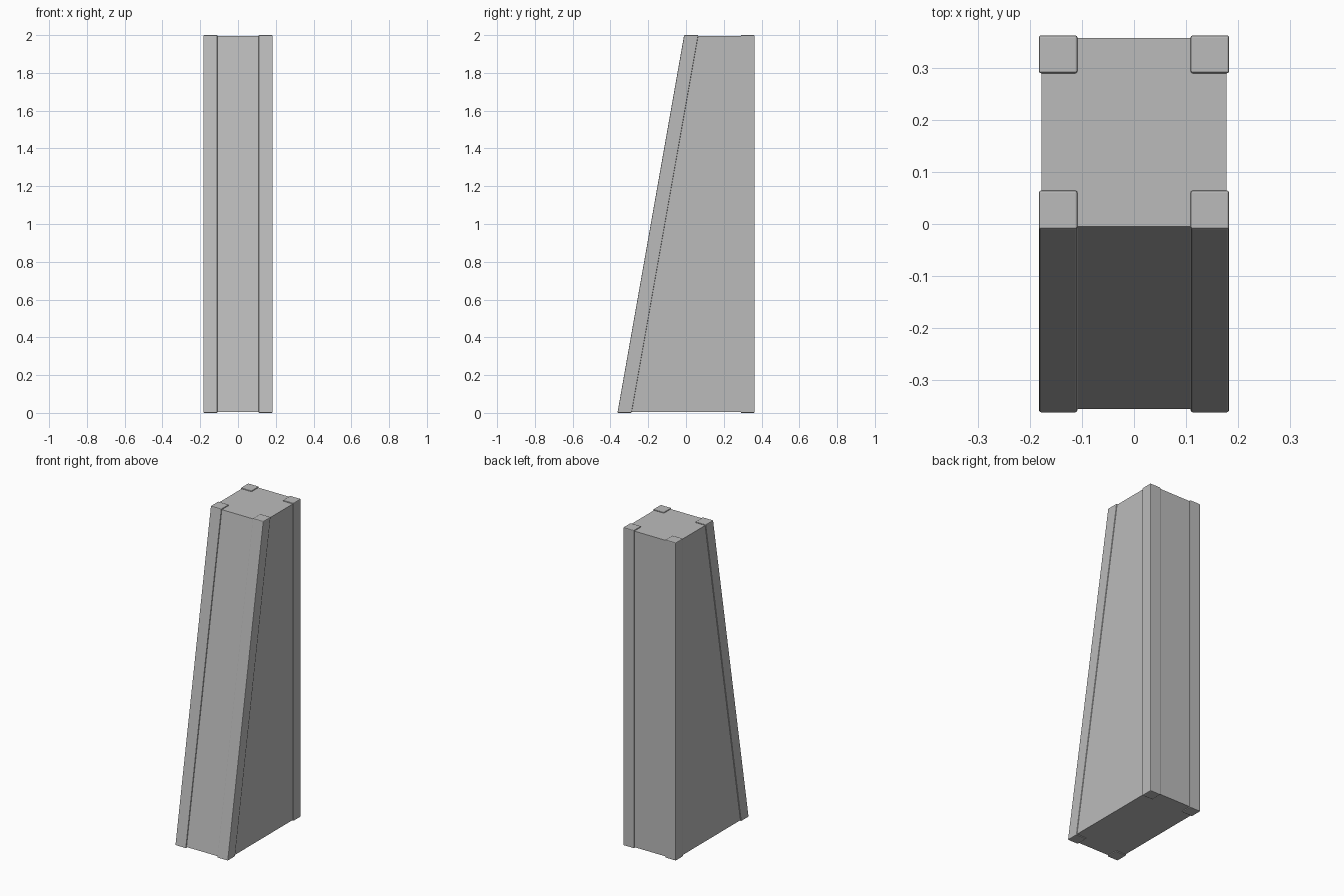
import bpy
import bmesh

cube = bpy.data.objects.get("Cube")
if cube:
    bpy.data.objects.remove(cube, do_unlink=True)

grey = bpy.data.materials.new("plain_grey")
grey.use_nodes = True
grey.diffuse_color = (0.5, 0.5, 0.5, 1)
grey.node_tree.nodes["Principled BSDF"].inputs["Base Color"].default_value = (0.5, 0.5, 0.5, 1)


def leaning_block(name, x, bottom_y, top_y, z, bevel=0):
    """Box between two x values whose y extents differ at bottom and top."""
    bm = bmesh.new()
    rings = []
    for height, (front, back) in zip(z, (bottom_y, top_y)):
        corners = ((x[0], front), (x[1], front), (x[1], back), (x[0], back))
        rings.append([bm.verts.new((cx, cy, height)) for cx, cy in corners])
    low, high = rings
    bm.faces.new(low[::-1])
    bm.faces.new(high)
    for i in range(4):
        j = (i + 1) % 4
        bm.faces.new((low[i], low[j], high[j], high[i]))
    bmesh.ops.recalc_face_normals(bm, faces=bm.faces)
    mesh = bpy.data.meshes.new(name)
    bm.to_mesh(mesh)
    bm.free()
    mesh.materials.append(grey)
    obj = bpy.data.objects.new(name, mesh)
    bpy.context.collection.objects.link(obj)
    if bevel:
        mod = obj.modifiers.new("soft_edges", 'BEVEL')
        mod.width = bevel
        mod.segments = 2
    return obj


# Tapered core, set slightly inside the posts
leaning_block("core", (-0.178, 0.178), (-0.356, 0.358), (-0.005, 0.358), (0.006, 1.994))

# Corner posts: leaning pair in front, upright pair behind
for side, x in (("right", (-0.183, -0.109)), ("left", (0.109, 0.183))):
    leaning_block("front_post_" + side, x, (-0.363, -0.288), (-0.01, 0.065), (0, 2), 0.004)
    leaning_block("back_post_" + side, x, (0.29, 0.363), (0.29, 0.363), (0, 2), 0.004)
